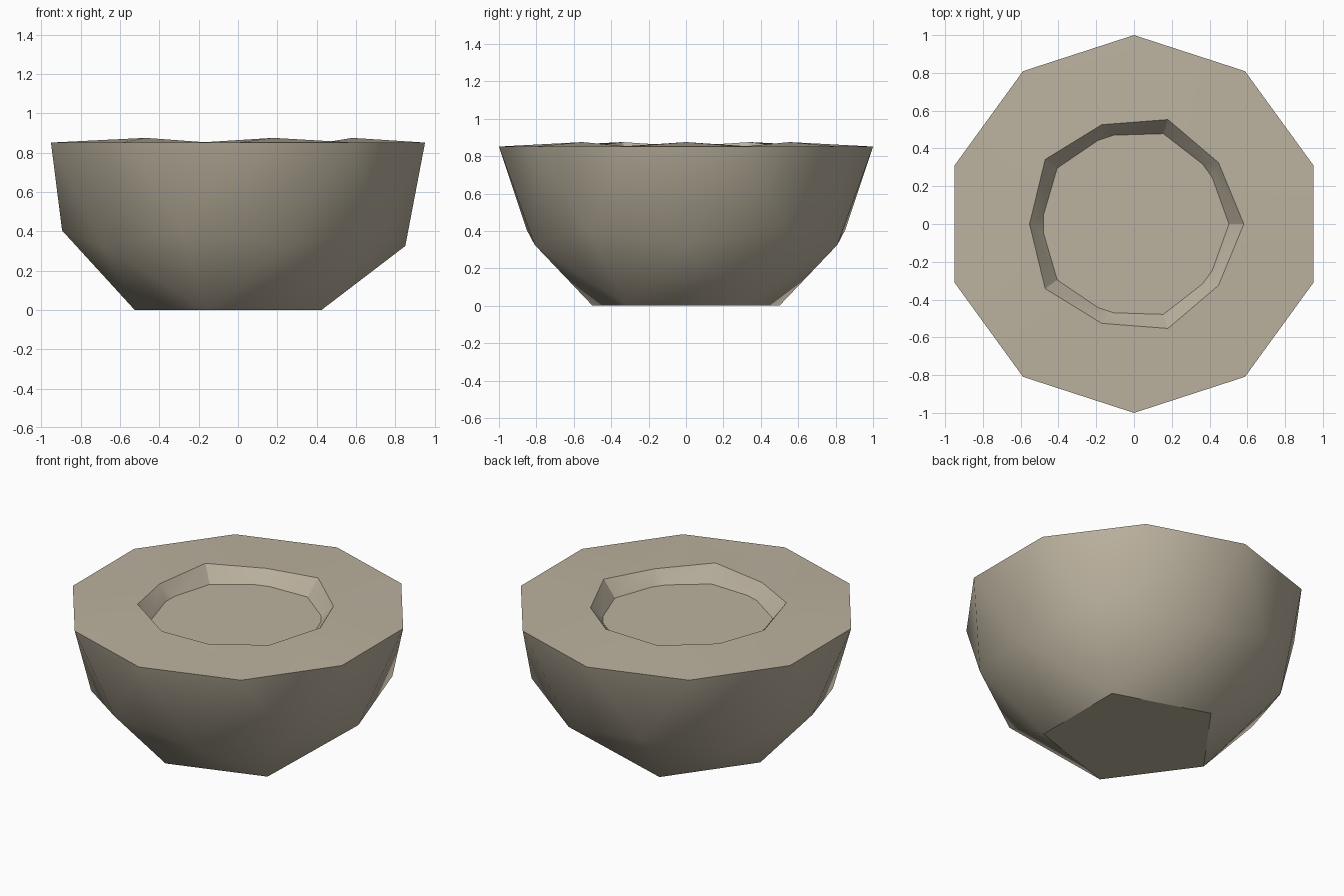
import bpy
import bmesh
import math

cube = bpy.data.objects.get("Cube")
if cube:
    bpy.data.objects.remove(cube, do_unlink=True)

# Pale clay material
clay = bpy.data.materials.new("pale_clay")
clay.use_nodes = True
colour = (0.50, 0.445, 0.345, 1.0)
clay.diffuse_color = colour
bsdf = clay.node_tree.nodes["Principled BSDF"]
bsdf.inputs["Base Color"].default_value = colour
bsdf.inputs["Roughness"].default_value = 0.9

EQUATOR = 0.851   # height of the rim edge
FLOOR = 0.775     # height of the basin floor

bm = bmesh.new()
bmesh.ops.create_icosphere(bm, subdivisions=2, radius=1.0)

# Open both poles
poles = [v for v in bm.verts if abs(v.co.z) > 0.95]
bmesh.ops.delete(bm, geom=poles, context='VERTS')

# Fold the upper half inwards into a thick rim and a sunken basin
basin_ring = []
for v in bm.verts:
    z = v.co.z
    if z > 0.7:
        scale, height = 0.59, 0.53
        basin_ring.append(v)
    elif z > 0.2:
        scale, height = 0.65, 0.875 - (z - 0.447) * 0.28
    else:
        scale, height = 1.0, z + EQUATOR
    v.co.x *= scale
    v.co.y *= scale
    v.co.z = height

# Trim the basin walls at the floor
walls = {f for v in basin_ring for f in v.link_faces}
edges = {e for f in walls for e in f.edges}
verts = {v for f in walls for v in f.verts}
bmesh.ops.bisect_plane(bm, geom=list(walls) + list(edges) + list(verts),
                       dist=0.0001, plane_co=(0, 0, FLOOR),
                       plane_no=(0, 0, -1), clear_outer=True)

# Close the flat base and the basin floor
open_edges = [e for e in bm.edges if e.is_boundary]
bmesh.ops.holes_fill(bm, edges=open_edges, sides=0)
bmesh.ops.recalc_face_normals(bm, faces=bm.faces[:])

mesh = bpy.data.meshes.new("bowl")
bm.to_mesh(mesh)
bm.free()
mesh.materials.append(clay)
bowl = bpy.data.objects.new("bowl", mesh)
bpy.context.collection.objects.link(bowl)

# Soft facets with a sharp rim and base
bpy.ops.object.select_all(action='DESELECT')
bowl.select_set(True)
bpy.context.view_layer.objects.active = bowl
bpy.ops.object.shade_smooth_by_angle(angle=math.radians(30))
